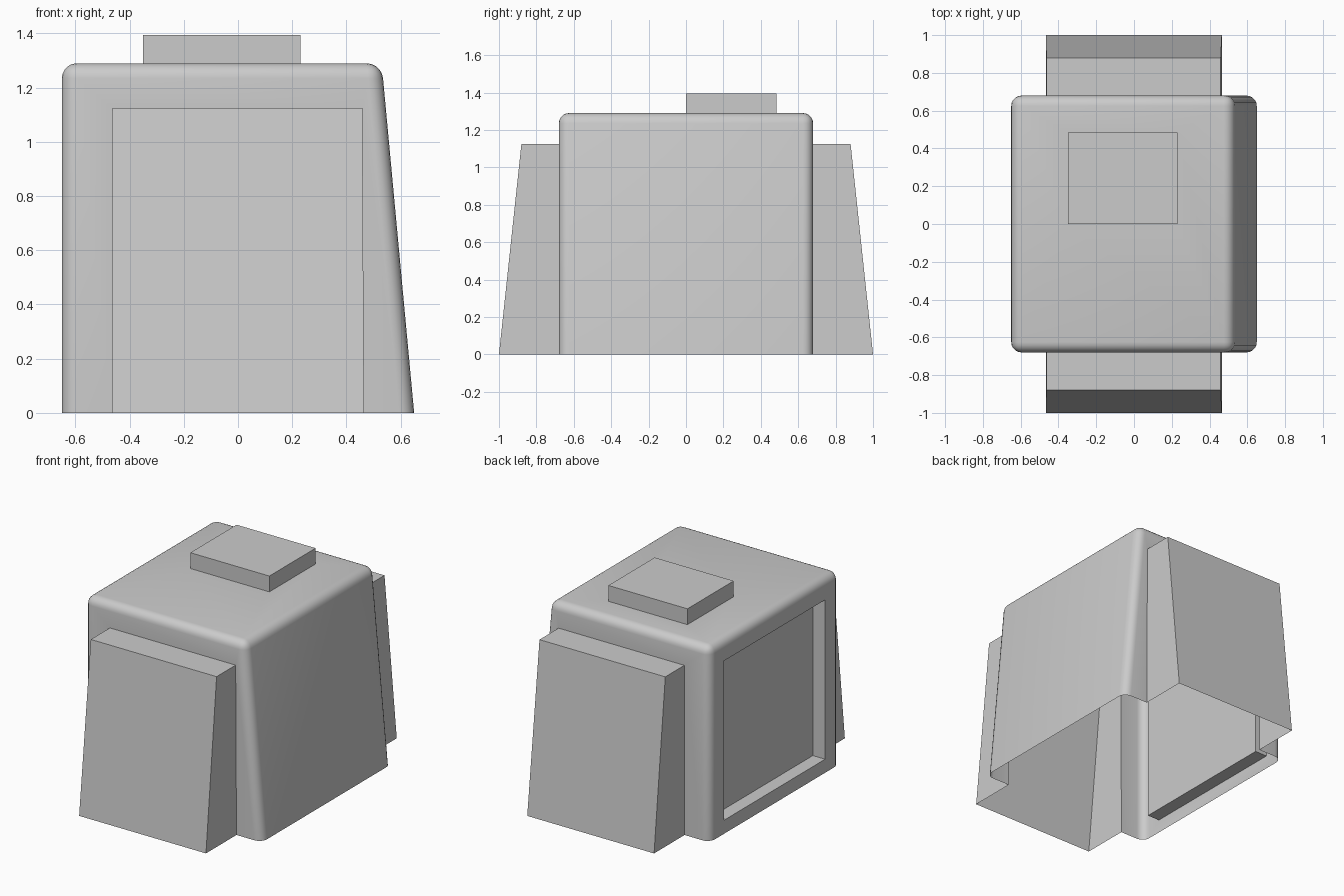
import bpy, bmesh, math

if "Cube" in bpy.data.objects:
    bpy.data.objects.remove(bpy.data.objects["Cube"])

LOW = -0.2  # everything runs below the ground, then is trimmed open at z = 0


def frustum(name, bottom, top, z0, z1):
    """Six-sided solid; bottom and top are (x0, x1, y0, y1) rectangles."""
    bm = bmesh.new()
    rings = []
    for (x0, x1, y0, y1), z in ((bottom, z0), (top, z1)):
        rings.append([bm.verts.new((x, y, z)) for x, y in
                      ((x0, y0), (x1, y0), (x1, y1), (x0, y1))])
    low, high = rings
    bm.faces.new(low[::-1])
    bm.faces.new(high)
    for i in range(4):
        j = (i + 1) % 4
        bm.faces.new((low[i], low[j], high[j], high[i]))
    mesh = bpy.data.meshes.new(name)
    bm.to_mesh(mesh)
    bm.free()
    obj = bpy.data.objects.new(name, mesh)
    bpy.context.collection.objects.link(obj)
    return obj


def apply_boolean(target, tool, operation):
    mod = target.modifiers.new("join", 'BOOLEAN')
    mod.operation = operation
    mod.solver = 'EXACT'
    mod.object = tool
    bpy.context.view_layer.objects.active = target
    bpy.ops.object.modifier_apply(modifier=mod.name)
    bpy.data.objects.remove(tool, do_unlink=True)


# Main housing: one sloped side, rounded top and upright edges
slope = 0.12 / 1.29
housing = frustum("housing", (-0.65, 0.65 - slope * LOW, -0.68, 0.68),
                  (-0.65, 0.53, -0.68, 0.68), LOW, 1.29)
bm = bmesh.new()
bm.from_mesh(housing.data)
edges = [e for e in bm.edges if max(v.co.z for v in e.verts) > 0]
bmesh.ops.bevel(bm, geom=edges, offset=0.055, offset_type='OFFSET', segments=5,
                profile=0.5, affect='EDGES')
bm.to_mesh(housing.data)
bm.free()

# Tapered blocks on the front and back
lean = 0.12 / 1.13
for name, s in (("front_block", -1), ("back_block", 1)):
    bottom_y = sorted((s * 0.5, s * (1 - lean * LOW)))
    top_y = sorted((s * 0.5, s * 0.88))
    block = frustum(name, (-0.466, 0.466, *bottom_y), (-0.464, 0.459, *top_y), LOW, 1.125)
    apply_boolean(housing, block, 'UNION')

# Raised pad on the roof
pad = (-0.35, 0.23, 0.0, 0.485)
apply_boolean(housing, frustum("roof_pad", pad, pad, 1.1, 1.395), 'UNION')

# Shallow rectangular recess in the left wall
recess = (-0.8, -0.56, -0.53, 0.53)
apply_boolean(housing, frustum("recess_cutter", recess, recess, 0.09, 1.147), 'DIFFERENCE')

# Trim at the ground, leaving the underside open
bm = bmesh.new()
bm.from_mesh(housing.data)
bmesh.ops.bisect_plane(bm, geom=bm.verts[:] + bm.edges[:] + bm.faces[:],
                       plane_co=(0, 0, 0), plane_no=(0, 0, 1), clear_inner=True)
bm.to_mesh(housing.data)
bm.free()

housing.select_set(True)
bpy.context.view_layer.objects.active = housing
bpy.ops.object.shade_smooth_by_angle(angle=math.radians(30))
